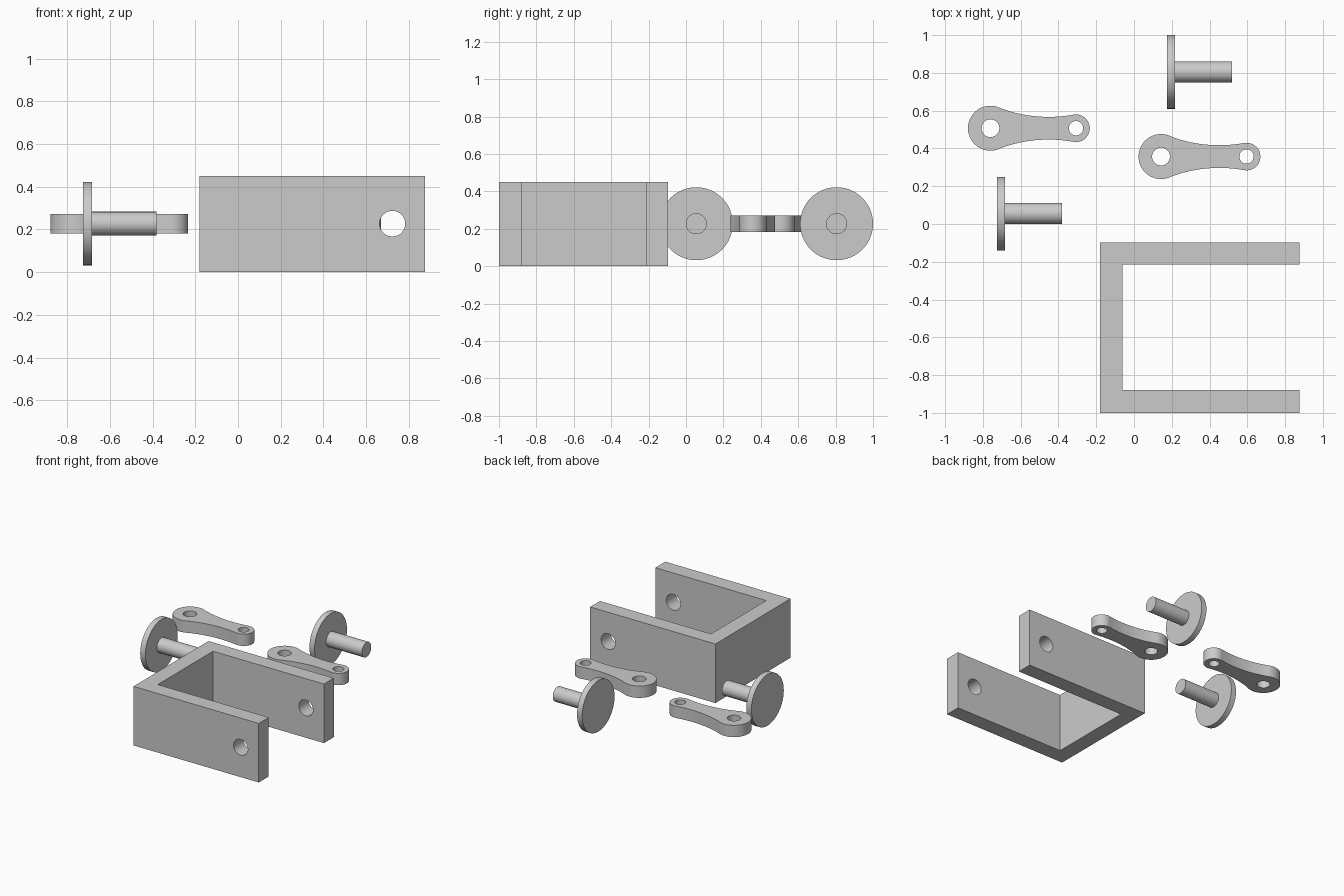
import bpy, bmesh, math
from mathutils import Matrix, Vector

cube = bpy.data.objects.get("Cube")
if cube:
    bpy.data.objects.remove(cube, do_unlink=True)

grey = bpy.data.materials.new("light grey metal")
grey.use_nodes = True
grey.diffuse_color = (0.6, 0.6, 0.6, 1)
grey.node_tree.nodes["Principled BSDF"].inputs["Base Color"].default_value = (0.6, 0.6, 0.6, 1)

MID_Z = 0.227  # shared height of holes, pins and links


def make_object(name, bm):
    bmesh.ops.recalc_face_normals(bm, faces=bm.faces[:])
    mesh = bpy.data.meshes.new(name)
    bm.to_mesh(mesh)
    bm.free()
    mesh.materials.append(grey)
    ob = bpy.data.objects.new(name, mesh)
    bpy.context.collection.objects.link(ob)
    return ob


def activate(ob):
    bpy.ops.object.select_all(action='DESELECT')
    ob.select_set(True)
    bpy.context.view_layer.objects.active = ob


def smooth(ob):
    activate(ob)
    bpy.ops.object.shade_smooth_by_angle(angle=math.radians(30))


def extruded(name, outline, z0, z1):
    bm = bmesh.new()
    face = bm.faces.new([bm.verts.new((x, y, z0)) for x, y in outline])
    top = bmesh.ops.extrude_face_region(bm, geom=[face])["geom"]
    bmesh.ops.translate(bm, verts=[v for v in top if isinstance(v, bmesh.types.BMVert)],
                        vec=(0, 0, z1 - z0))
    return make_object(name, bm)


def drill(ob, centre, radius, depth, axis='Z'):
    bm = bmesh.new()
    bmesh.ops.create_cone(bm, cap_ends=True, segments=48, radius1=radius, radius2=radius, depth=depth)
    turn = Matrix.Rotation(math.pi / 2, 4, 'X') if axis == 'Y' else Matrix()
    bmesh.ops.transform(bm, matrix=Matrix.Translation(centre) @ turn, verts=bm.verts[:])
    cutter = make_object("hole_cutter", bm)
    cutter.hide_render = True
    mod = ob.modifiers.new("hole", 'BOOLEAN')
    mod.operation, mod.solver, mod.object = 'DIFFERENCE', 'EXACT', cutter
    activate(ob)
    bpy.ops.object.modifier_apply(modifier=mod.name)
    bpy.data.objects.remove(cutter, do_unlink=True)


def arc(cx, cy, r, a0, a1, steps):
    return [(cx + r * math.cos(a0 + (a1 - a0) * i / steps),
             cy + r * math.sin(a0 + (a1 - a0) * i / steps)) for i in range(steps + 1)]


# U-shaped bracket with a pin hole through both arms
bracket = extruded("bracket", [(-0.18, -1), (0.875, -1), (0.875, -0.88), (-0.06, -0.88),
                               (-0.06, -0.215), (0.875, -0.215), (0.875, -0.097), (-0.18, -0.097)],
                   0.0, 0.45)
drill(bracket, (0.723, -0.55, MID_Z), 0.06, 1.2, 'Y')
smooth(bracket)


# Waisted links: two round ends joined by tangent concave arcs
def link(name, x, y):
    length, big, small, waist_x, waist_r, waist_y = 0.453, 0.119, 0.073, 0.308, 0.73, 0.79
    a_big = math.atan2(waist_y, waist_x)
    a_small = math.atan2(waist_y, waist_x - length)
    upper = arc(0, 0, big, math.pi, a_big, 24)
    upper += arc(waist_x, waist_y, waist_r, a_big - math.pi, a_small - math.pi, 20)[1:-1]
    upper += arc(length, 0, small, a_small, 0, 24)
    outline = upper + [(px, -py) for px, py in reversed(upper[1:-1])]
    ob = extruded(name, [(x + px, y + py) for px, py in outline], MID_Z - 0.045, MID_Z + 0.045)
    drill(ob, (x, y, MID_Z), 0.047, 0.3)
    drill(ob, (x + length, y, MID_Z), 0.038, 0.3)
    smooth(ob)


link("left_link", 0.143, 0.357)
link("right_link", -0.76, 0.507)


# Headed pins, turned around the x axis
def pin(name, x, y):
    profile = [(0, 0), (0, 0.195), (0.043, 0.195), (0.043, 0.056), (0.345, 0.056), (0.345, 0)]
    bm = bmesh.new()
    verts = [bm.verts.new((x + px, y, MID_Z + r)) for px, r in profile]
    edges = [bm.edges.new(pair) for pair in zip(verts, verts[1:])]
    bmesh.ops.spin(bm, geom=verts + edges, cent=Vector((x, y, MID_Z)), axis=(1, 0, 0),
                   angle=math.tau, steps=64)
    bmesh.ops.remove_doubles(bm, verts=bm.verts[:], dist=0.0001)
    smooth(make_object(name, bm))


pin("left_pin", 0.175, 0.805)
pin("right_pin", -0.726, 0.055)
